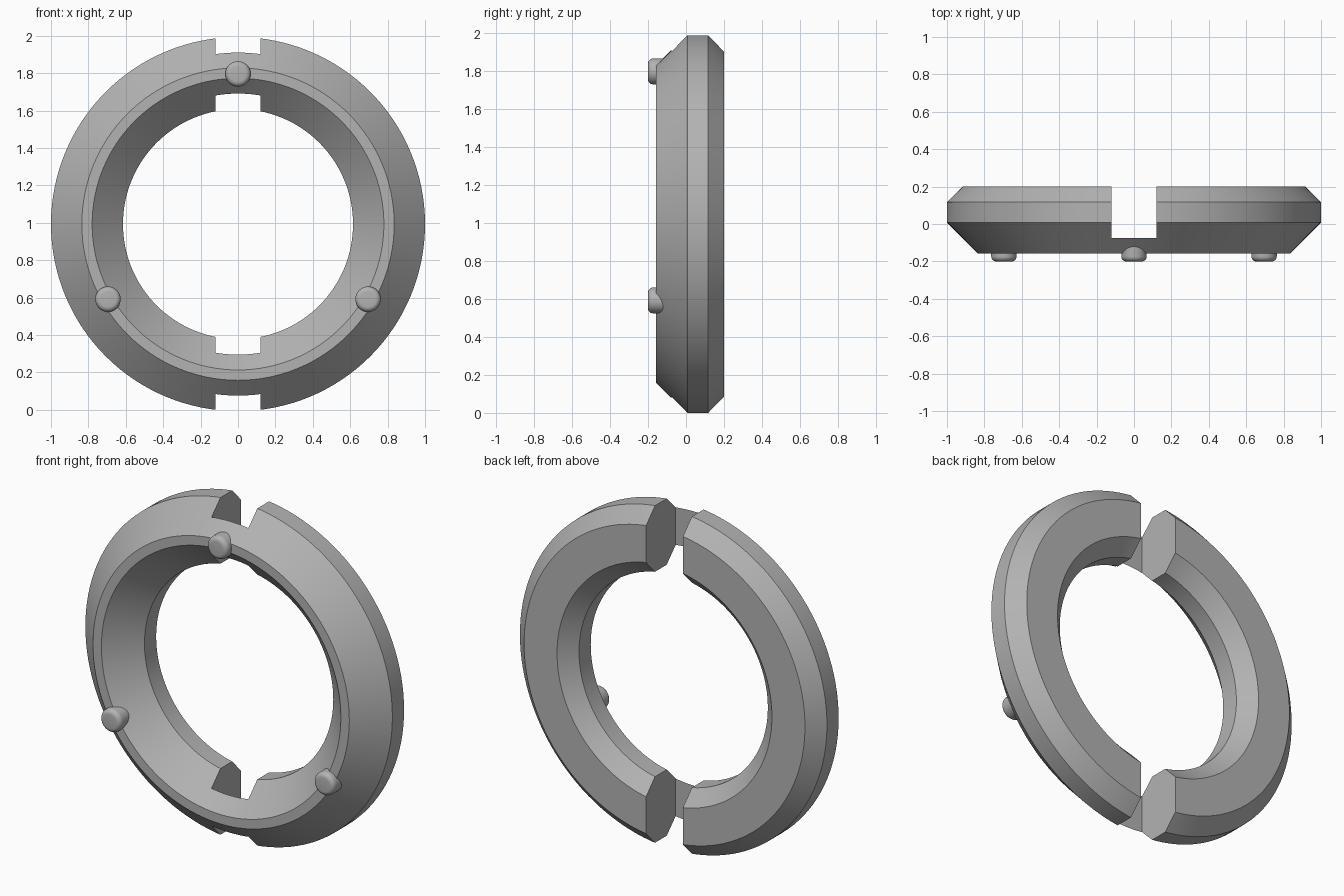
import bpy, bmesh, math
from mathutils import Matrix, Vector

cube = bpy.data.objects.get("Cube")
if cube:
    bpy.data.objects.remove(cube, do_unlink=True)

CENTRE_Z = 0.993
SEGMENTS = 128

grey = bpy.data.materials.new("plain grey")
grey.use_nodes = True
COLOUR = (0.45, 0.45, 0.45, 1)
grey.diffuse_color = COLOUR
grey.node_tree.nodes["Principled BSDF"].inputs["Base Color"].default_value = COLOUR


def lathe(name, profile, steps, centre, closed):
    """Turn (radius, y) points around the front-to-back axis."""
    bm = bmesh.new()
    verts = [bm.verts.new((r, y, 0)) for r, y in profile]
    edges = [bm.edges.new(pair) for pair in zip(verts, verts[1:])]
    if closed:
        edges.append(bm.edges.new((verts[-1], verts[0])))
    bmesh.ops.spin(bm, geom=verts + edges, cent=(0, 0, 0), axis=(0, 1, 0),
                   angle=math.tau, steps=steps)
    bmesh.ops.remove_doubles(bm, verts=bm.verts, dist=0.0001)
    bmesh.ops.recalc_face_normals(bm, faces=bm.faces)
    mesh = bpy.data.meshes.new(name)
    bm.to_mesh(mesh)
    bm.free()
    mesh.materials.append(grey)
    obj = bpy.data.objects.new(name, mesh)
    obj.location = centre
    bpy.context.collection.objects.link(obj)
    return obj


def activate(obj):
    bpy.ops.object.select_all(action="DESELECT")
    obj.select_set(True)
    bpy.context.view_layer.objects.active = obj


# Ring body with long front slopes and short rear chamfers
ring = lathe("ring_body", [
    (0.78, -0.157), (0.835, -0.157), (1.0, 0.008), (1.0, 0.117),
    (0.915, 0.2), (0.70, 0.2), (0.615, 0.117), (0.615, 0.008),
], SEGMENTS, (0, 0, CENTRE_Z), True)

# Notches at top and bottom, open to the rear
bpy.ops.mesh.primitive_cube_add(size=1, location=(0, 0.125, CENTRE_Z))
cutter = bpy.context.object
cutter.name = "notch_cutter"
cutter.scale = (0.24, 0.4, 2.4)
cutter.hide_render = True
cutter.data.materials.append(grey)
bpy.context.view_layer.update()
activate(ring)
cut = ring.modifiers.new("notches", "BOOLEAN")
cut.operation = "DIFFERENCE"
cut.solver = "EXACT"
cut.object = cutter
bpy.ops.object.modifier_apply(modifier=cut.name)
bpy.data.objects.remove(cutter, do_unlink=True)
activate(ring)
bpy.ops.object.shade_smooth_by_angle(angle=math.radians(30))

# Three studs with rounded front rims
STUD_R, ROUND = 0.068, 0.027
rim = [(STUD_R - ROUND + ROUND * math.cos(a), -0.2 + ROUND - ROUND * math.sin(a))
       for a in (math.radians(15 * i) for i in range(7))]
stud_profile = [(0, -0.08), (STUD_R, -0.08)] + rim + [(0, -0.2)]
for side, angle in (("top", 90), ("right", 210), ("left", 330)):
    a = math.radians(angle)
    stud = lathe("stud_" + side, stud_profile, 32,
                 (0.803 * math.cos(a), 0, CENTRE_Z + 0.803 * math.sin(a)), False)
    activate(stud)
    bpy.ops.object.shade_smooth_by_angle(angle=math.radians(30))
